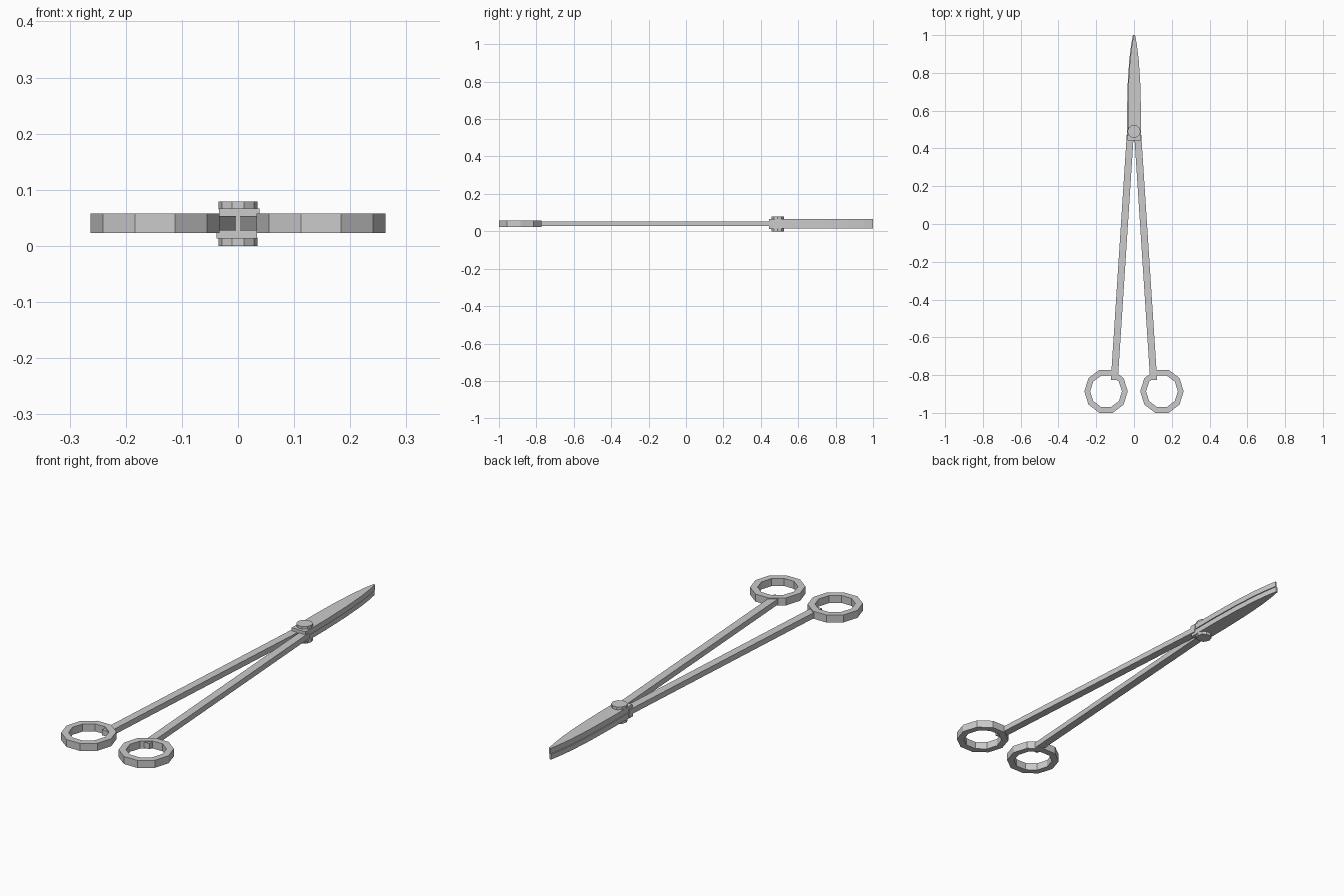
import bpy, math

if "Cube" in bpy.data.objects:
    bpy.data.objects.remove(bpy.data.objects["Cube"])

ZC = 0.04  # mid height of the tool


def prism(name, loop, z0, z1):
    """Extrude a closed counter-clockwise xy outline from z0 to z1."""
    n = len(loop)
    verts = [(x, y, z0) for x, y in loop] + [(x, y, z1) for x, y in loop]
    faces = [tuple(reversed(range(n))), tuple(range(n, 2 * n))]
    faces += [(i, (i + 1) % n, n + (i + 1) % n, n + i) for i in range(n)]
    me = bpy.data.meshes.new(name)
    me.from_pydata(verts, [], faces)
    ob = bpy.data.objects.new(name, me)
    bpy.context.collection.objects.link(ob)
    return ob


def ring(name, cx, cy, outer, inner, z0, z1, n=10, sy=1.04):
    """Low-poly finger ring with a square section."""
    verts, faces = [], []
    for i in range(n):
        a = 2 * math.pi * i / n
        for r, z in ((outer, z0), (outer, z1), (inner, z1), (inner, z0)):
            verts.append((cx + r * math.cos(a), cy + r * sy * math.sin(a), z))
    for i in range(n):
        j = (i + 1) % n
        for k in range(4):
            m = (k + 1) % 4
            faces.append((4 * i + k, 4 * j + k, 4 * j + m, 4 * i + m))
    me = bpy.data.meshes.new(name)
    me.from_pydata(verts, [], faces)
    ob = bpy.data.objects.new(name, me)
    bpy.context.collection.objects.link(ob)


# half widths of the blade along y
profile = [(0.035, 0.47), (0.035, 0.60), (0.031, 0.75), (0.023, 0.87),
           (0.013, 0.95), (0.004, 1.0)]

for side, s in (("right", 1), ("left", -1)):
    # finger ring
    ring(side + "_finger_ring", s * 0.148, -0.886, 0.115, 0.084, 0.023, 0.058)

    # long shank running from the ring to the joint
    x0, y0, x1, y1, h = s * 0.104, -0.825, s * 0.020, 0.47, 0.0185
    prism(side + "_shank",
          [(x0 - h, y0), (x0 + h, y0), (x1 + h, y1), (x1 - h, y1)], 0.027, 0.053)

    # the two blades lie on top of each other, slightly crossed
    z0, z1 = (ZC + 0.0003, 0.066) if s > 0 else (0.015, ZC - 0.0003)
    dx = s * 0.002
    outline = [(w + dx, y) for w, y in profile]
    outline += [(-w + dx, y) for w, y in reversed(profile)]
    prism(side + "_blade", outline, z0, z1)

    # joint block at the root of each blade
    z0, z1 = (ZC, 0.067) if s > 0 else (0.0135, ZC)
    prism(side + "_joint_block",
          [(-0.036 + dx, 0.443), (0.036 + dx, 0.443),
           (0.036 + dx, 0.475), (-0.036 + dx, 0.475)], z0, z1)

# pivot screw with a head above and below
for name, r, z0, z1 in (("pivot_head_top", 0.035, 0.065, 0.079),
                        ("pivot_head_bottom", 0.035, 0.0, 0.015)):
    n = 10
    prism(name, [(r * math.cos(2 * math.pi * i / n),
                  0.49 + r * math.sin(2 * math.pi * i / n)) for i in range(n)], z0, z1)
